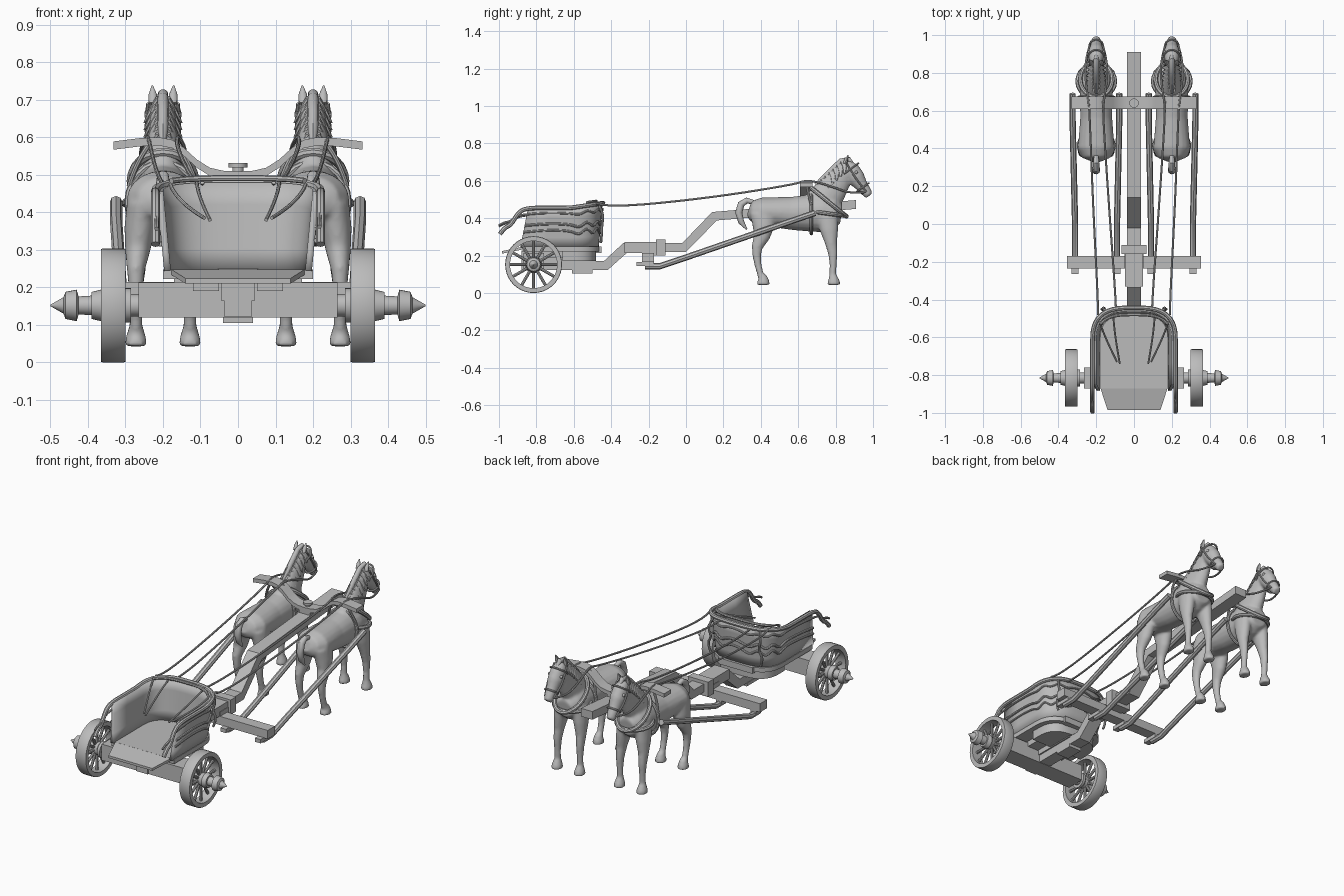
import bpy, bmesh, math
from mathutils import Vector

cube = bpy.data.objects.get("Cube")
if cube:
    bpy.data.objects.remove(cube, do_unlink=True)

grey = bpy.data.materials.new("plain grey")
grey.use_nodes = True
grey.diffuse_color = (0.5, 0.5, 0.5, 1)
for node in grey.node_tree.nodes:
    if node.type == 'BSDF_PRINCIPLED':
        node.inputs["Base Color"].default_value = (0.5, 0.5, 0.5, 1)
made = []


def add(name, mesh):
    obj = bpy.data.objects.new(name, mesh)
    mesh.materials.clear()
    mesh.materials.append(grey)
    bpy.context.collection.objects.link(obj)
    made.append(obj)
    return obj


def from_bm(name, bm):
    bmesh.ops.recalc_face_normals(bm, faces=bm.faces)
    mesh = bpy.data.meshes.new(name)
    bm.to_mesh(mesh)
    bm.free()
    return add(name, mesh)


def prism(name, pts, depth):
    bm = bmesh.new()
    face = bm.faces.new([bm.verts.new(p) for p in pts])
    ext = bmesh.ops.extrude_face_region(bm, geom=[face], use_keep_orig=True)
    bmesh.ops.translate(bm, vec=depth, verts=[v for v in ext["geom"] if isinstance(v, bmesh.types.BMVert)])
    return from_bm(name, bm)


def box(name, x, y, z):
    (a, b), (c, d), (e, f) = x, y, z
    return prism(name, [(a, c, e), (b, c, e), (b, d, e), (a, d, e)], (0, 0, f - e))


def tube(name, pts, r, closed=False, curved=True):
    cu = bpy.data.curves.new(name, 'CURVE')
    cu.dimensions = '3D'
    cu.bevel_depth, cu.bevel_resolution, cu.resolution_u = r, 2, 5
    cu.use_fill_caps = True
    sp = cu.splines.new('NURBS' if curved else 'POLY')
    sp.points.add(len(pts) - 1)
    for p, co in zip(sp.points, pts):
        p.co = (*co, 1)
    sp.use_cyclic_u = closed
    if curved:
        sp.order_u, sp.use_endpoint_u = 3, True
    tmp = bpy.data.objects.new(name, cu)
    bpy.context.collection.objects.link(tmp)
    deps = bpy.context.evaluated_depsgraph_get()
    mesh = bpy.data.meshes.new_from_object(tmp.evaluated_get(deps))
    bpy.data.objects.remove(tmp, do_unlink=True)
    return add(name, mesh)


def ring(name, center, axis, half_x, r):
    c, u = Vector(center), Vector(axis)
    ang = [math.tau * i / 24 for i in range(24)]
    return tube(name, [c + u * math.cos(a) + Vector((half_x * math.sin(a), 0, 0)) for a in ang], r, True, False)


def lathe(name, profile, s, y, z, n=28):
    # profile of (distance along x, radius)
    bm = bmesh.new()
    loops = [[bm.verts.new((s * x, y + r * math.cos(math.tau * i / n), z + r * math.sin(math.tau * i / n)))
              for i in range(n)] for x, r in profile]
    skin(bm, loops, profile[0] != profile[-1])
    bmesh.ops.remove_doubles(bm, verts=bm.verts, dist=1e-5)
    return from_bm(name, bm)


def skin(bm, loops, caps=True):
    n = len(loops[0])
    for a, b in zip(loops, loops[1:]):
        for i in range(n):
            bm.faces.new((a[i], a[(i + 1) % n], b[(i + 1) % n], b[i]))
    if caps:
        bm.faces.new(loops[0])
        bm.faces.new(loops[-1])


def loft(bm, rings, shift=lambda z: 0, n=20):
    # rings of (y, z, half width, half thickness) along a path in the side plane
    loops = []
    for i, (y, z, w, t) in enumerate(rings):
        a, b = rings[max(i - 1, 0)], rings[min(i + 1, len(rings) - 1)]
        d = Vector((b[0] - a[0], b[1] - a[1])).normalized()
        loops.append([bm.verts.new((shift(z) + w * math.cos(k), y - d.y * t * math.sin(k), z + d.x * t * math.sin(k)))
                      for k in [math.tau * j / n for j in range(n)]])
    skin(bm, loops)


# Wheels, hubs and spindles
WY, WZ = -0.815, 0.152
for s, side in ((1, "left"), (-1, "right")):
    lathe(side + "_wheel_rim", [(.3, .126), (.3, .15), (.305, .152), (.36, .152), (.365, .15), (.365, .126), (.3, .126)], s, WY, WZ, 40)
    lathe(side + "_hub", [(.25, .03), (.285, .03), (.285, .046), (.3, .046), (.31, .035), (.35, .035), (.365, .042),
                          (.39, .036), (.39, .026), (.425, .024), (.43, .042), (.46, .036), (.465, .022), (.5, .002)], s, WY, WZ)
    for i in range(12):
        a = math.tau * i / 12
        d = Vector((0, math.cos(a), math.sin(a)))
        c = Vector((s * .333, WY, WZ))
        tube(f"{side}_spoke", [c + d * .03, c + d * .13], .008, curved=False)

# Axle beam and frame under the floor
box("axle_beam", (-.265, .265), (-.87, -.76), (.12, .213))
for s in (-1, 1):
    box("floor_beam", (s * .05, s * .12), (-.88, -.5), (.19, .225))
box("center_block", (-.045, .045), (-.88, -.5), (.165, .226))
box("under_plate", (-.04, .04), (-.61, -.5), (.105, .124))


# Cabin: open at the back, rounded at the front
def outline(w, back, front, n=28):
    mid = -.62
    pts = [(w, back), (w, (back + mid) / 2)]
    for i in range(n + 1):
        c, q = math.cos(math.pi * i / n), math.sin(math.pi * i / n)
        pts.append((w * math.copysign(abs(c) ** .65, c), mid + (front - mid) * abs(q) ** .75))
    return pts + [(-w, (back + mid) / 2), (-w, back)]


prism("floor", [(x, y, .222) for x, y in outline(.2, -.87, -.455)], (0, 0, .026))
prism("floor_frame", [(x, y, .17) for x, y in outline(.17, -.66, -.48)], (0, 0, .052))
prism("step_board", [(-.178, -.868, .248), (.178, -.868, .248), (.14, -.985, .224), (-.14, -.985, .224)], (0, 0, -.014))


def wall_point(f, i, grow=0):
    x, y = outline(.188 + .02 * f + grow, -.885 + .04 * f, -.475 + .02 * f + grow)[i]
    return Vector((x, y, .245 + f * (.21 + .025 * max(0, (y + .62) / .17))))


COUNT = len(outline(1, -1, 0))
bm = bmesh.new()
rows = [[bm.verts.new(wall_point(k / 4, i)) for i in range(COUNT)] for k in range(5)]
for a, b in zip(rows, rows[1:]):
    for i in range(COUNT - 1):
        bm.faces.new((a[i], a[i + 1], b[i + 1], b[i]))
wall = from_bm("cabin_wall", bm)
thick = wall.modifiers.new("thickness", 'SOLIDIFY')
thick.thickness, thick.offset = .018, 0

# Rails with drooping tails, and ropes round the wall
for f, r, wave, drop in ((1, .012, 0, .14), (.84, .006, .008, .06), (.55, .007, .012, 0), (.38, .006, .014, 0)):
    path = [wall_point(f, i, .012) + Vector((0, 0, wave * math.sin(i * 1.3))) for i in range(COUNT)]
    if drop:
        tails = [[path[e] + Vector((0, -dy, -drop * k)) for dy, k in ((.05, .15), (.09, .65), (.125, .75), (.15, 1))] for e in (0, -1)]
        path = tails[0][::-1] + path + tails[1]
    tube("cabin_rail" if r > .01 else "cabin_rope", path, r)
tube("front_grip", [wall_point(1, i) + Vector((0, -.025, .012)) for i in range(8, COUNT - 8)], .008)
box("base_lip", (-.11, .11), (-.485, -.452), (.215, .25))
for s in (-1, 1):
    tube("hanging_rope", [(s * .15, -.465, .47), (s * .17, -.44, .42), (s * .15, -.45, .36), (s * .18, -.45, .32), (s * .16, -.455, .27)], .007)
    tube("rein_end", [(s * .11, -.46, .485), (s * .11, -.55, .45), (s * .075, -.74, .38)], .005)
    tube("rein_end", [(s * .18, -.52, .475), (s * .165, -.58, .43), (s * .09, -.73, .385)], .005)

# Draught pole
side = [(-.88, .17), (-.44, .17), (-.335, .267), (-.02, .267), (.14, .433), (.91, .497),
        (.91, .45), (.165, .388), (0, .22), (-.31, .22), (-.42, .122), (-.88, .122)]
prism("draught_pole", [(-.037, y, z) for y, z in side], (.074, 0, 0))
box("pole_sleeve", (-.047, .047), (-.33, -.13), (.215, .272))
box("pole_collar", (-.065, .065), (-.16, -.11), (.2, .285))

# Crossbar with the long shafts beside each animal
box("crossbar", (-.355, .355), (-.235, -.17), (.165, .215))
box("crossbar_mount", (-.05, .05), (-.235, -.15), (.2, .24))
for s in (-1, 1):
    for xa, xb in ((.09, .078), (.312, .325)):
        box("shaft_socket", (s * xa - .018, s * xa + .018), (-.265, -.17), (.145, .167))
        tube("side_shaft", [(s * xa, -.22, .143), (s * xa, -.14, .143), (s * xa, .0, .19),
                            (s * xb, .55, .38), (s * xb, .69, .428)], .0165, curved=False)

# Yoke
half = [(0, .498), (.04, .5), (.075, .508), (.11, .53), (.145, .562), (.175, .582), (.21, .589), (.26, .587), (.332, .578)]
mid = [(-x, z) for x, z in half[:0:-1]] + half
prism("yoke", [(x, .61, z - .011) for x, z in mid] + [(x, .61, z + .011) for x, z in mid[::-1]], (0, .065, 0))
box("yoke_block", (-.035, .035), (.61, .675), (.455, .49))
for r, z0, z1 in ((.015, .5, .525), (.025, .52, .532)):
    prism("yoke_pin", [(r * math.cos(math.tau * i / 20), .64 + r * math.sin(math.tau * i / 20), z0) for i in range(20)], (0, 0, z1 - z0))

# Horse body, blended from lofted parts
bm = bmesh.new()
loft(bm, [(.335, .445, .03, .03), (.35, .44, .068, .055), (.4, .435, .097, .076), (.47, .432, .092, .08), (.56, .426, .085, .088),
          (.65, .427, .086, .098), (.73, .43, .088, .105), (.79, .425, .08, .085), (.83, .42, .05, .05)])
loft(bm, [(.69, .44, .068, .09), (.745, .505, .058, .092), (.785, .56, .047, .08), (.82, .61, .04, .066), (.85, .66, .036, .05), (.865, .685, .03, .035)])
loft(bm, [(.85, .69, .028, .03), (.88, .655, .042, .05), (.91, .615, .042, .048), (.938, .575, .032, .035), (.965, .54, .027, .028), (.98, .52, .023, .022)])
fore = [(.755, .42, .04, .06), (.765, .34, .036, .05), (.775, .27, .027, .033), (.785, .21, .021, .025), (.787, .15, .017, .019), (.785, .1, .017, .018)]
hind = [(.41, .43, .042, .068), (.415, .36, .042, .06), (.405, .3, .034, .043), (.38, .245, .024, .03), (.378, .2, .02, .023), (.385, .15, .017, .019), (.398, .1, .017, .018)]
for s in (-1, 1):
    for leg, hoof in ((fore, .79), (hind, .413)):
        foot = [(hoof - .003, .085, .022, .024), (hoof, .062, .028, .033), (hoof, .043, .03, .036)]
        loft(bm, leg + foot, lambda z: s * (.072 - .1 * max(0, z - .25)))
body = from_bm("horse_body", bm)
blend = body.modifiers.new("blend", 'REMESH')
blend.mode, blend.voxel_size, blend.use_smooth_shade = 'VOXEL', .008, True
relax = body.modifiers.new("relax", 'SMOOTH')
relax.factor, relax.iterations = .5, 4

# Tail, mane, ears and eyes
bm = bmesh.new()
loft(bm, [(.36, .485, .012, .012), (.325, .495, .016, .016), (.295, .475, .019, .019), (.282, .43, .02, .019), (.295, .38, .016, .016), (.325, .34, .004, .004)], n=12)
loft(bm, [(.695, .575, .008, .012), (.74, .615, .014, .018), (.785, .66, .015, .018), (.83, .705, .014, .016), (.87, .715, .014, .014), (.905, .675, .006, .006)], n=12)
for s in (-1, 1):
    loft(bm, [(.85, .69, .013, .012), (.857, .715, .011, .01), (.868, .738, .002, .002)], lambda z: s * (.026 + .05 * (z - .69)), 10)
    for i in range(7):
        y, z = .71 + .021 * i, .592 + .019 * i
        loft(bm, [(y, z, .008, .012), (y + .012, z - .03, .009, .013), (y + .012, z - .068, .003, .004)],
             lambda h: s * (.012 + .55 * max(0, z - h)), 8)
    eye = bmesh.ops.create_icosphere(bm, subdivisions=2, radius=.009)
    bmesh.ops.translate(bm, vec=(s * .037, .91, .645), verts=eye["verts"])
trim = from_bm("mane_tail_and_ears", bm)

# Harness straps
tack = [body, trim,
        ring("neck_collar", (0, .765, .485), (0, .093, -.075), .085, .012),
        ring("girth_strap", (0, .67, .425), (0, 0, .108), .094, .009),
        ring("breast_strap", (0, .755, .425), (0, .09, -.012), .1, .011),
        ring("nose_band", (0, .945, .565), (0, .031, .022), .036, .005),
        ring("brow_band", (0, .876, .66), (0, .046, .034), .045, .005)]
for s in (-1, 1):
    tack.append(tube("cheek_strap", [(s * .04, .86, .69), (s * .047, .905, .615), (s * .035, .945, .565), (s * .028, .965, .54)], .005))
    tack.append(tube("yoke_strap", [(s * .03, .645, .59), (s * .07, .65, .54), (s * .09, .67, .47)], .007))
for obj in tack:
    twin = obj.copy()
    bpy.context.collection.objects.link(twin)
    made.append(twin)
    obj.name, twin.name = "left_" + obj.name, "right_" + twin.name
    obj.location.x, twin.location.x = .2, -.2

# Reins from bridles over the yoke to the cabin
for s in (-1, 1):
    for t, end in ((-1, .095), (1, .19)):
        tube("rein", [(s * (.2 + t * .03), .962, .54), (s * (.2 + t * .055), .88, .53), (s * (.2 + t * .06), .78, .57),
                      (s * (.2 + t * .04), .65, .607), (s * (.2 + t * .035), .58, .58), (s * (.175 + t * .042), .1, .505),
                      (s * end, -.42, .455), (s * end, -.48, .48)], .0055)

bpy.ops.object.select_all(action='DESELECT')
for obj in made:
    obj.select_set(True)
bpy.context.view_layer.objects.active = made[0]
bpy.ops.object.shade_smooth_by_angle(angle=math.radians(35))
